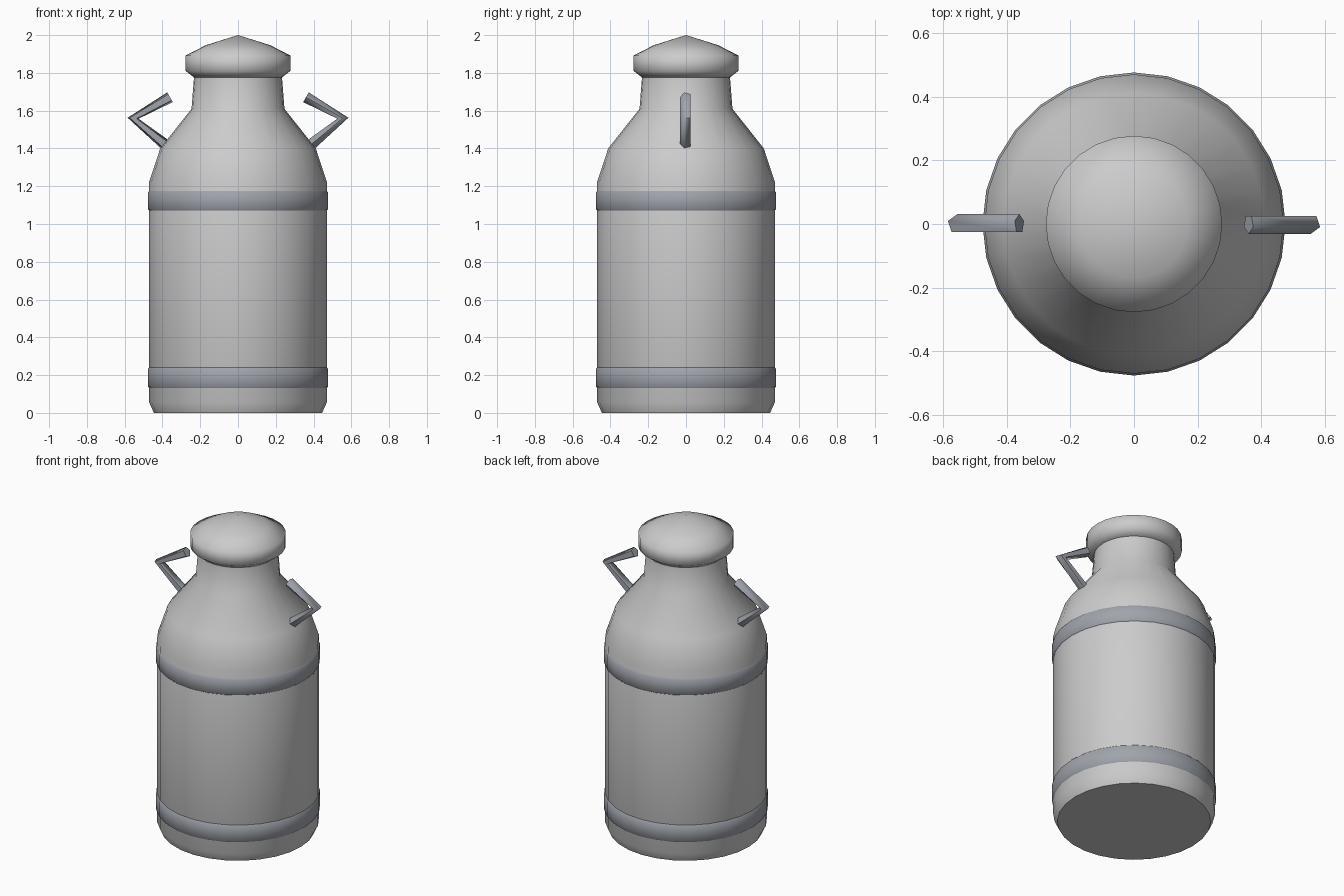
import bpy, bmesh, math
from mathutils import Vector

if "Cube" in bpy.data.objects:
    bpy.data.objects.remove(bpy.data.objects["Cube"])

SIDES = 28
dark = bpy.data.materials.new("dark_metal")
dark.diffuse_color = (0.35, 0.37, 0.41, 1)
dark.use_nodes = True
dark.node_tree.nodes["Principled BSDF"].inputs["Base Color"].default_value = dark.diffuse_color


def finish(name, bm, angle, mat=None):
    bmesh.ops.recalc_face_normals(bm, faces=bm.faces)
    me = bpy.data.meshes.new(name)
    bm.to_mesh(me)
    bm.free()
    ob = bpy.data.objects.new(name, me)
    bpy.context.collection.objects.link(ob)
    if mat:
        me.materials.append(mat)
    bpy.ops.object.select_all(action='DESELECT')
    ob.select_set(True)
    bpy.context.view_layer.objects.active = ob
    bpy.ops.object.shade_smooth_by_angle(angle=math.radians(angle))
    return ob


def bridge(bm, a, b):
    n = len(a)
    for i in range(n):
        bm.faces.new((a[i], a[(i + 1) % n], b[(i + 1) % n], b[i]))


def lathe(name, profile, angle, closed=False, mat=None):
    """Revolve (radius, z) points; a zero radius at the end makes a point."""
    bm = bmesh.new()
    rings = []
    for r, z in profile:
        if r > 0:
            rings.append([bm.verts.new((r * math.cos(math.tau * i / SIDES),
                                        r * math.sin(math.tau * i / SIDES), z))
                          for i in range(SIDES)])
    for a, b in zip(rings, rings[1:]):
        bridge(bm, a, b)
    if closed:
        bridge(bm, rings[-1], rings[0])
    else:
        bm.faces.new(rings[0])
        if profile[-1][0] == 0:
            tip = bm.verts.new((0, 0, profile[-1][1]))
            for i in range(SIDES):
                bm.faces.new((rings[-1][i], rings[-1][(i + 1) % SIDES], tip))
        else:
            bm.faces.new(rings[-1])
    return finish(name, bm, angle, mat)


# body with shoulder and neck
lathe("can_body", [(0.445, 0), (0.47, 0.055), (0.47, 1.225), (0.412, 1.40),
                   (0.246, 1.61), (0.232, 1.79)], 50)

# lid
lathe("lid", [(0.232, 1.775), (0.277, 1.81), (0.277, 1.892),
              (0.17, 1.947), (0, 2.0)], 70)

# two reinforcing bands
for name, z0, z1 in (("lower_band", 0.125, 0.245), ("upper_band", 1.065, 1.18)):
    lathe(name, [(0.465, z0), (0.476, z0 + 0.012), (0.476, z1 - 0.012),
                 (0.465, z1)], 60, closed=True, mat=dark)


# bent five-sided handles, one turned half a circle from the other
def handle(name, side):
    pts = [Vector(p) for p in ((0.388, 0, 1.422), (0.555, 0, 1.56), (0.36, 0, 1.671))]
    d1, d2 = (pts[1] - pts[0]).normalized(), (pts[2] - pts[1]).normalized()
    bm = bmesh.new()
    rings = []
    for p, t in zip(pts, (d1, (d1 + d2).normalized(), d2)):
        u = Vector((0, -1, 0))
        v = t.cross(u)
        ring = []
        for i in range(5):
            a = math.tau * i / 5
            q = p + 0.031 * (math.cos(a) * u + math.sin(a) * v)
            ring.append(bm.verts.new((q.x * side, q.y * side, q.z)))
        rings.append(ring)
    bridge(bm, rings[0], rings[1])
    bridge(bm, rings[1], rings[2])
    bm.faces.new(rings[0])
    bm.faces.new(rings[2])
    finish(name, bm, 75, dark)


handle("right_handle", 1)
handle("left_handle", -1)
